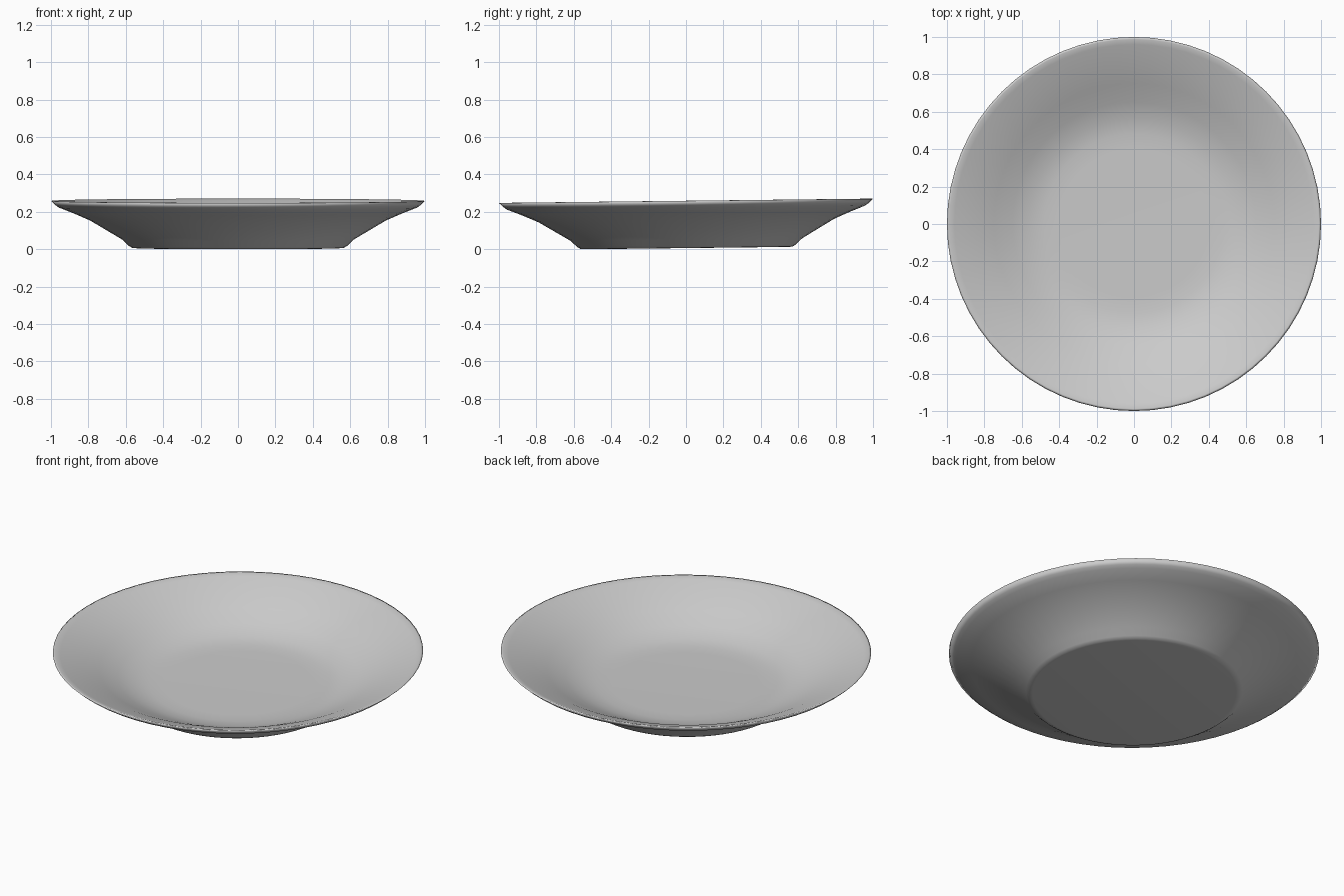
import bpy, bmesh, math
from mathutils import Matrix

if "Cube" in bpy.data.objects:
    bpy.data.objects.remove(bpy.data.objects["Cube"])

SEGMENTS = 64
# Half cross-section (radius, height): underside, out to the rim, back over the inside
PROFILE = [(0, 0), (0.55, 0), (0.567, 0.002), (0.584, 0.012), (0.62, 0.046), (0.79, 0.147),
           (0.88, 0.186), (0.957, 0.216), (0.975, 0.229), (1.0, 0.252), (0.988, 0.253),
           (0.96, 0.243), (0.85, 0.202), (0.75, 0.155), (0.65, 0.107),
           (0.56, 0.074), (0.48, 0.062), (0.40, 0.06), (0, 0.06)]

# Plate: spin the cross-section around the vertical axis
bm = bmesh.new()
verts = [bm.verts.new((r, 0, z)) for r, z in PROFILE]
edges = [bm.edges.new(pair) for pair in zip(verts, verts[1:])]
bmesh.ops.spin(bm, geom=verts + edges, cent=(0, 0, 0), axis=(0, 0, 1),
               angle=math.tau, steps=SEGMENTS, use_merge=True)
bmesh.ops.remove_doubles(bm, verts=bm.verts, dist=1e-4)
bmesh.ops.recalc_face_normals(bm, faces=bm.faces)

# Slight tilt: the back sits a little higher than the front
tilt = Matrix.Rotation(0.0115, 4, 'X')
bmesh.ops.transform(bm, matrix=tilt, verts=bm.verts)
lowest = min(v.co.z for v in bm.verts)
mid_y = (min(v.co.y for v in bm.verts) + max(v.co.y for v in bm.verts)) / 2
bmesh.ops.translate(bm, vec=(0, -mid_y, -lowest), verts=bm.verts)

# Smooth shading all round, including the rim
for face in bm.faces:
    face.smooth = True

mesh = bpy.data.meshes.new("plate")
bm.to_mesh(mesh)
bm.free()
plate = bpy.data.objects.new("plate", mesh)
bpy.context.collection.objects.link(plate)
